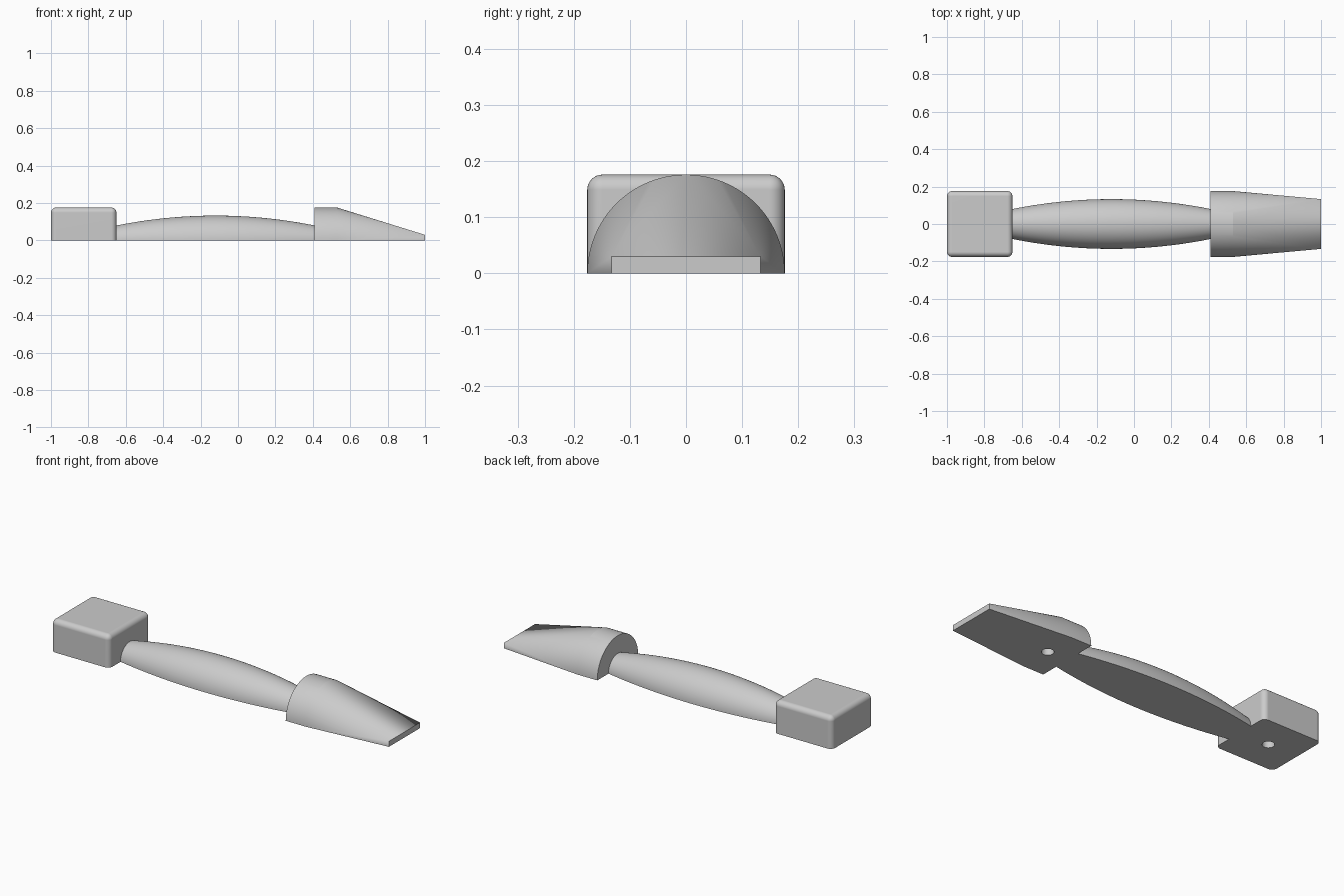
import bpy, bmesh
from math import pi, sin, cos, radians
from mathutils import Matrix, Vector

if "Cube" in bpy.data.objects:
    bpy.data.objects.remove(bpy.data.objects["Cube"])

R = 0.176          # half width and height of both ends
ARC = 48           # segments in a half circle

grey = bpy.data.materials.new("plain_grey")
grey.use_nodes = True
grey.diffuse_color = (0.6, 0.6, 0.6, 1)
grey.node_tree.nodes["Principled BSDF"].inputs["Base Color"].default_value = (0.6, 0.6, 0.6, 1)


def half_ring(x, r):
    """Half circle above the ground, facing along x."""
    return [Vector((x, r * cos(pi * i / ARC), r * sin(pi * i / ARC))) for i in range(ARC + 1)]


def make(name, bm):
    bmesh.ops.recalc_face_normals(bm, faces=bm.faces)
    mesh = bpy.data.meshes.new(name)
    bm.to_mesh(mesh)
    bm.free()
    mesh.materials.append(grey)
    obj = bpy.data.objects.new(name, mesh)
    bpy.context.collection.objects.link(obj)
    return obj


def apply_modifiers(obj):
    deps = bpy.context.evaluated_depsgraph_get()
    obj.data = bpy.data.meshes.new_from_object(obj.evaluated_get(deps))
    obj.modifiers.clear()


def smooth(obj, angle):
    bpy.ops.object.select_all(action="DESELECT")
    obj.select_set(True)
    bpy.context.view_layer.objects.active = obj
    bpy.ops.object.shade_smooth_by_angle(angle=radians(angle))


def drill(obj, x, radius=0.03, depth=0.1):
    """Blind round hole in the underside."""
    bm = bmesh.new()
    bmesh.ops.create_cone(bm, cap_ends=True, segments=32, radius1=radius, radius2=radius,
                          depth=2 * depth, matrix=Matrix.Translation((x, 0, 0)))
    cutter = make("hole_cutter", bm)
    cutter.hide_render = True
    mod = obj.modifiers.new("hole", "BOOLEAN")
    mod.operation, mod.solver, mod.object = "DIFFERENCE", "EXACT", cutter
    apply_modifiers(obj)
    bpy.data.objects.remove(cutter)


# Block end: box rounded everywhere except around its base
bm = bmesh.new()
bmesh.ops.create_cube(bm, size=1, matrix=Matrix.Translation((-0.825, 0, R / 2))
                      @ Matrix.Diagonal((0.35, 2 * R, R, 1)))
edges = [e for e in bm.edges if max(v.co.z for v in e.verts) > 0.01]
bmesh.ops.bevel(bm, geom=edges, offset=0.027, segments=8, profile=0.5, affect="EDGES")
block = make("block_end", bm)
drill(block, -0.825)
smooth(block, 30)
block.modifiers.new("flat_sides", "WEIGHTED_NORMAL").keep_sharp = True

# Handle: half-round grip, swelling in the middle
bm = bmesh.new()
rings = []
STEPS = 32
for i in range(STEPS + 1):
    t = 2 * i / STEPS - 1
    ring = half_ring(-0.12 + 0.53 * t, 0.133 - 0.053 * t * t)
    rings.append([bm.verts.new(p) for p in ring])
for a, b in zip(rings, rings[1:]):
    for k in range(ARC + 1):
        n = (k + 1) % (ARC + 1)
        bm.faces.new((a[k], a[n], b[n], b[k]))
bm.faces.new(rings[0])
bm.faces.new(rings[-1])
smooth(make("handle", bm), 30)

# Wedge end: half cylinder blending into a thin flat lip
bm = bmesh.new()
lip = [Vector((1, y, z)) for y in (-0.133, 0.133) for z in (0, 0.03)]
for p in half_ring(0.41, R) + half_ring(0.53, R) + lip:
    bm.verts.new(p)
bmesh.ops.convex_hull(bm, input=bm.verts)
bmesh.ops.dissolve_limit(bm, angle_limit=radians(0.05), verts=bm.verts, edges=bm.edges)
wedge = make("wedge_end", bm)
drill(wedge, 0.53)
smooth(wedge, 12)
